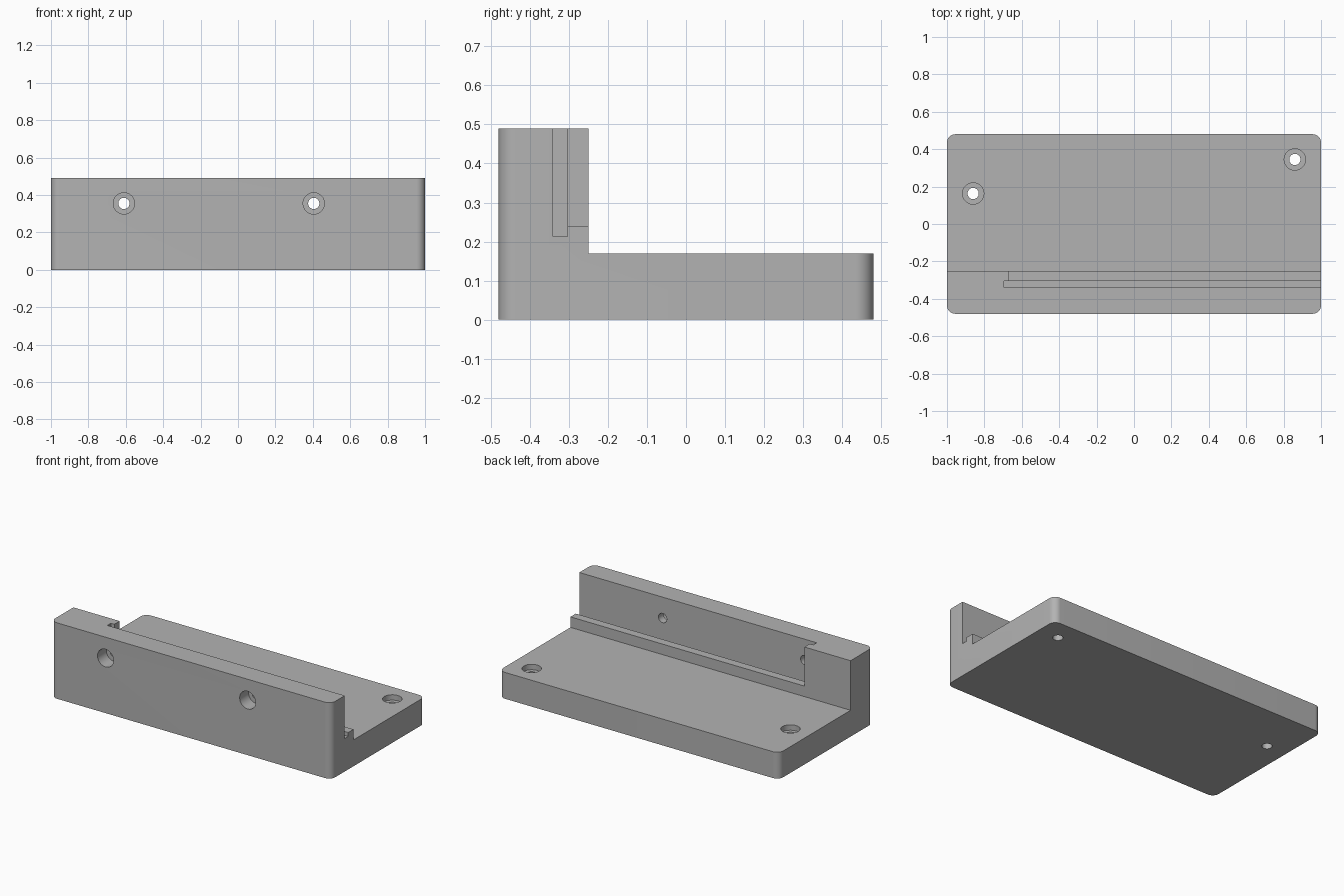
import bpy, bmesh
from math import pi
from mathutils import Matrix

if "Cube" in bpy.data.objects:
    bpy.data.objects.remove(bpy.data.objects["Cube"], do_unlink=True)

grey = bpy.data.materials.new("plain grey")
grey.use_nodes = True
colour = (0.45, 0.45, 0.45, 1)
grey.diffuse_color = colour
grey.node_tree.nodes["Principled BSDF"].inputs["Base Color"].default_value = colour


def to_object(name, bm):
    mesh = bpy.data.meshes.new(name)
    bmesh.ops.recalc_face_normals(bm, faces=bm.faces)
    bm.to_mesh(mesh)
    bm.free()
    mesh.materials.append(grey)
    ob = bpy.data.objects.new(name, mesh)
    bpy.context.collection.objects.link(ob)
    return ob


def box(name, low, high, corner=0):
    """Box between two corners, with optional rounded vertical edges."""
    bm = bmesh.new()
    bmesh.ops.create_cube(bm, size=1)
    for v in bm.verts:
        v.co = [l + (c + 0.5) * (h - l) for c, l, h in zip(v.co, low, high)]
    if corner:
        upright = [e for e in bm.edges
                   if abs(e.verts[0].co.z - e.verts[1].co.z) > 0.1]
        bmesh.ops.bevel(bm, geom=upright, offset=corner, segments=12,
                        profile=0.5, affect='EDGES')
    return to_object(name, bm)


def drill(name, centre, axis, radius, length):
    """Cylinder centred on a point along y or z."""
    bm = bmesh.new()
    turn = Matrix.Rotation(pi / 2, 4, 'X') if axis == 'y' else Matrix()
    bmesh.ops.create_cone(bm, cap_ends=True, segments=48, radius1=radius,
                          radius2=radius, depth=length,
                          matrix=Matrix.Translation(centre) @ turn)
    return to_object(name, bm)


FRONT, PLATE, TOP = -0.48, 0.17, 0.49
BORE, SHAFT = 0.057, 0.03

# Solid block with rounded upright corners
bracket = box("bracket", (-1, FRONT, 0), (1, 0.48, TOP), 0.045)

# Step above the base plate, narrow slot and shallower ledge in the wall
cutters = [
    box("step_cutter", (-1.2, -0.25, PLATE), (1.2, 0.7, 0.7)),
    box("slot_cutter", (-0.695, -0.34, 0.213), (1.2, -0.304, 0.7)),
    box("ledge_cutter", (-0.67, -0.31, 0.238), (1.2, -0.2, 0.7)),
]

# Counterbored holes through the wall
for side, x in (("right", -0.61), ("left", 0.405)):
    cutters += [
        drill(side + "_wall_bore", (x, FRONT, 0.355), 'y', BORE, 0.18),
        drill(side + "_wall_shaft", (x, -0.41, 0.355), 'y', SHAFT, 0.18),
    ]

# Counterbored holes through the base plate
for side, x, y in (("right", -0.86, 0.163), ("left", 0.86, 0.345)):
    cutters += [
        drill(side + "_plate_bore", (x, y, PLATE), 'z', BORE, 0.07),
        drill(side + "_plate_shaft", (x, y, 0.1), 'z', SHAFT, 0.4),
    ]

# Apply every cut, then discard the cutters
for cutter in cutters:
    cutter.hide_render = True
    mod = bracket.modifiers.new(cutter.name, 'BOOLEAN')
    mod.operation, mod.solver, mod.object = 'DIFFERENCE', 'EXACT', cutter
bpy.ops.object.select_all(action='DESELECT')
bracket.select_set(True)
bpy.context.view_layer.objects.active = bracket
for mod in list(bracket.modifiers):
    bpy.ops.object.modifier_apply(modifier=mod.name)
for cutter in cutters:
    bpy.data.objects.remove(cutter, do_unlink=True)
bpy.ops.object.shade_smooth_by_angle(angle=pi / 6)
